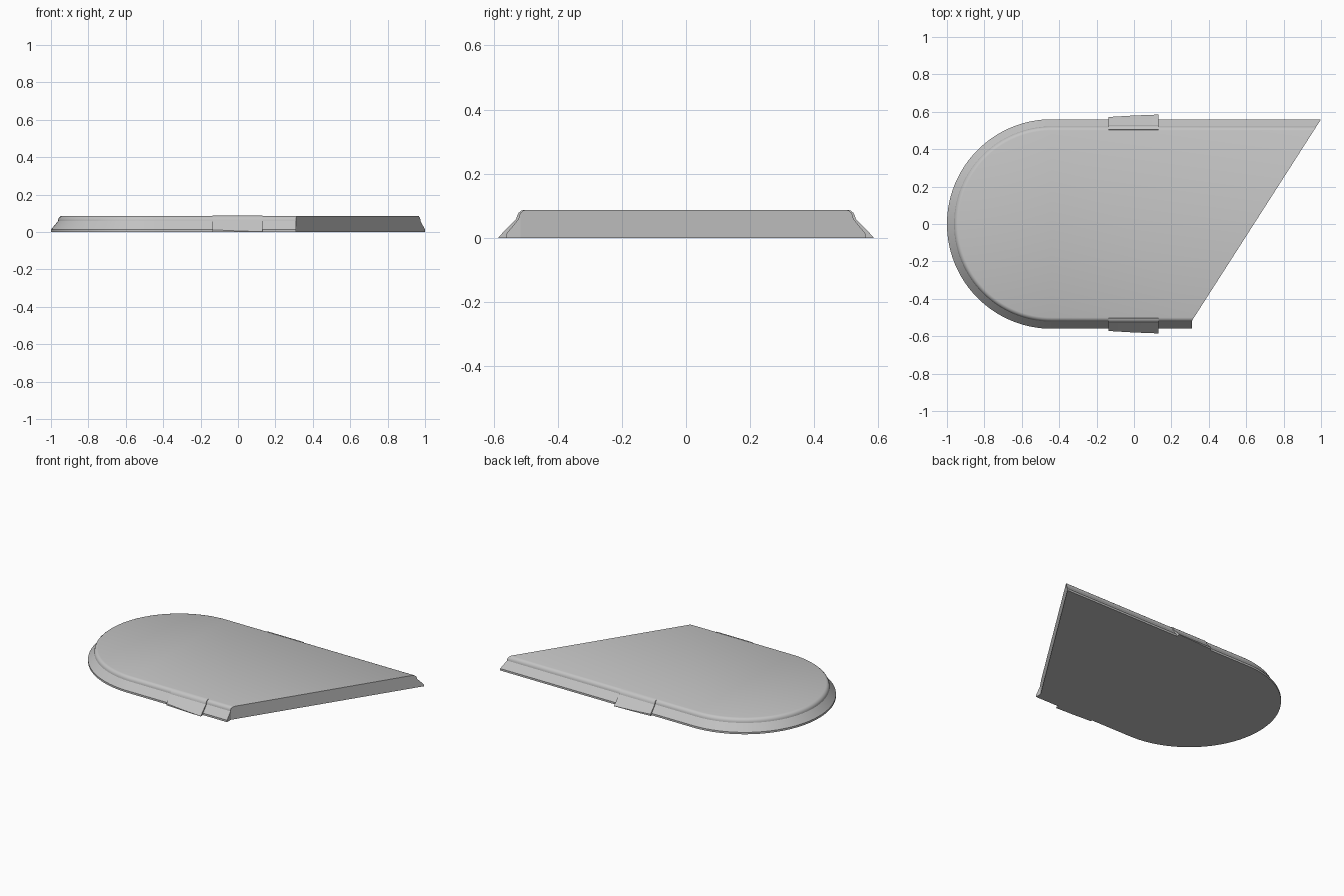
import bpy, bmesh, math

cube = bpy.data.objects.get("Cube")
if cube:
    bpy.data.objects.remove(cube, do_unlink=True)

grey = bpy.data.materials.new("plain grey")
grey.use_nodes = True
COLOUR = (0.55, 0.55, 0.55, 1)
grey.diffuse_color = COLOUR
grey.node_tree.nodes["Principled BSDF"].inputs["Base Color"].default_value = COLOUR


def finish(name, bm):
    bmesh.ops.recalc_face_normals(bm, faces=bm.faces)
    mesh = bpy.data.meshes.new(name)
    bm.to_mesh(mesh)
    bm.free()
    mesh.materials.append(grey)
    ob = bpy.data.objects.new(name, mesh)
    bpy.context.scene.collection.objects.link(ob)
    bpy.ops.object.select_all(action='DESELECT')
    ob.select_set(True)
    bpy.context.view_layer.objects.active = ob
    bpy.ops.object.shade_smooth_by_angle(angle=math.radians(30))


# Edge profile of the slab: half-width and height, from base lip to rounded top
EDGE = [(.56, 0), (.56, .013), (.522, .059), (.521, .068),
        (.517, .077), (.509, .084), (.5, .087)]
RIM, END_X, ARC_X, STEPS = .517, .31, -.44, 64


def cut_x(y):
    """The slanted end, as x for a given y."""
    return END_X + (y + RIM) * (1 - END_X) / (.56 + RIM)


# Slab: rings with a half-round end and a slanted end
bm = bmesh.new()
rings = []
for r, z in EDGE:
    pts = [(cut_x(r), r)]
    for i in range(STEPS + 1):
        a = math.pi * (.5 + i / STEPS)
        pts.append((ARC_X + r * math.cos(a), r * math.sin(a)))
    pts.append((max(END_X, cut_x(-r)), -r))
    rings.append([bm.verts.new((x, y, z)) for x, y in pts])
for low, high in zip(rings, rings[1:]):
    for i in range(len(low) - 1):
        bm.faces.new((low[i], low[i + 1], high[i + 1], high[i]))

# Slab ends: slanted cut, square end of the rim, top and base
inner = bm.verts.new((END_X, -RIM, 0))
split = next(i for i, (r, z) in enumerate(EDGE) if r <= RIM)
bm.faces.new([inner] + [ring[-1] for ring in rings[split:]]
             + [ring[0] for ring in reversed(rings)])
bm.faces.new([inner] + [ring[-1] for ring in rings[:split + 1]])
bm.faces.new(rings[-1])
bm.faces.new(rings[0] + [inner])
finish("slab", bm)

# Side pads: flared clips over the rim, one on each long side
PAD_EDGE = [(.529, .06), (.527, .069), (.522, .078), (.514, .085), (.504, .0875), (.48, .06)]
STATIONS = [(-.135, .572, .012), (0, .58, .006), (.13, .585, .002)]
for name, side in (("back_pad", 1), ("front_pad", -1)):
    bm = bmesh.new()
    sections = []
    for x, flare, lip in STATIONS:
        prof = [(.48, 0), (flare, 0), (flare, lip)] + PAD_EDGE
        sections.append([bm.verts.new((x, side * y, z)) for y, z in prof])
    for a, b in zip(sections, sections[1:]):
        for i in range(len(a)):
            j = (i + 1) % len(a)
            bm.faces.new((a[i], a[j], b[j], b[i]))
    bm.faces.new(sections[0])
    bm.faces.new(sections[-1])
    finish(name, bm)
